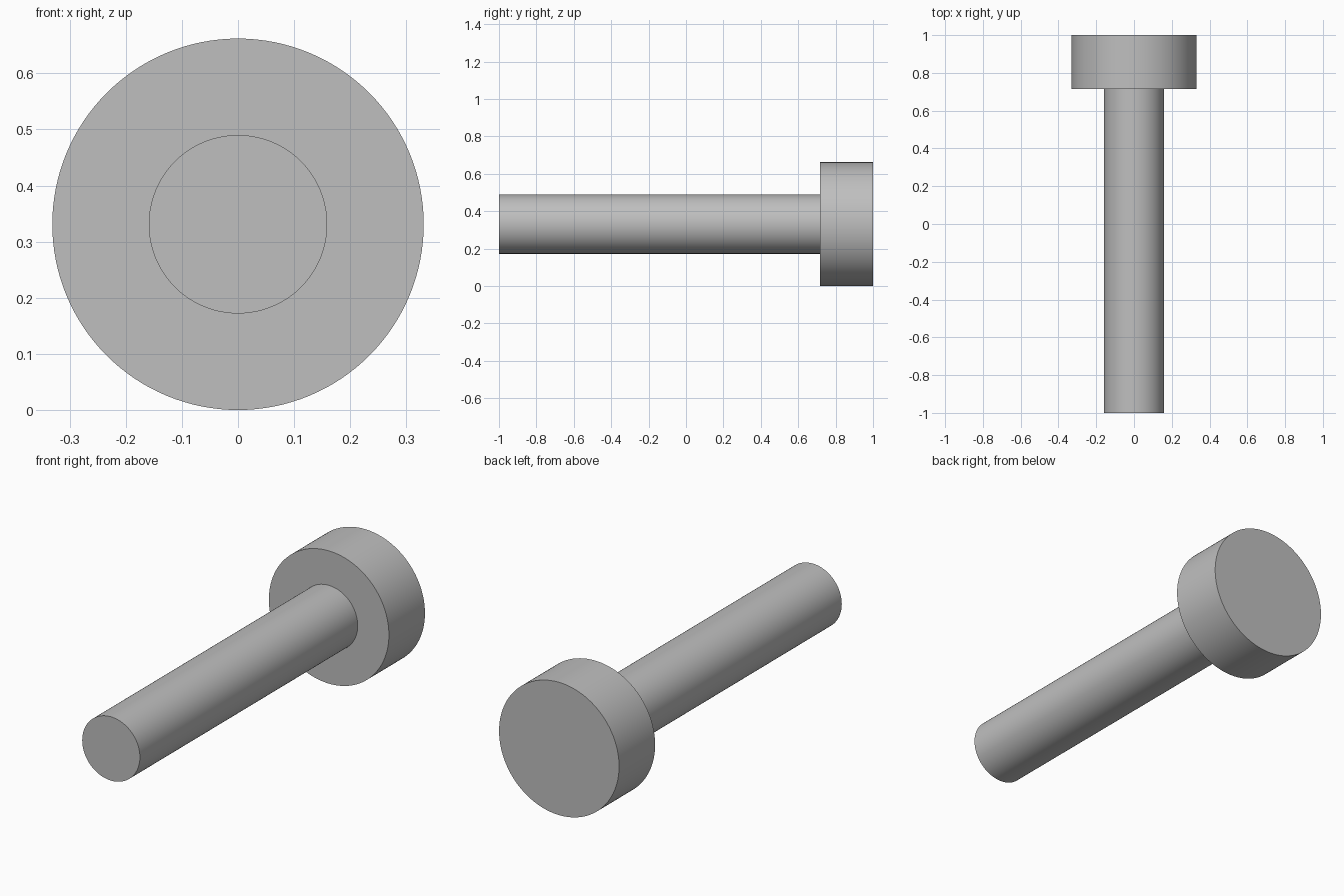
import bpy
import bmesh
from math import tau, radians
from mathutils import Matrix, Vector

cube = bpy.data.objects.get("Cube")
if cube:
    bpy.data.objects.remove(cube, do_unlink=True)

SEGMENTS = 128
HEAD_RADIUS = 0.331
SHAFT_RADIUS = 0.159
SHOULDER_Y = 0.716

# Plain grey metal
grey = bpy.data.materials.new("plain_grey")
grey.use_nodes = True
colour = (0.52, 0.52, 0.52, 1)
grey.diffuse_color = colour
grey.node_tree.nodes["Principled BSDF"].inputs["Base Color"].default_value = colour


def lathe(name, profile, centre_z):
    """Turn a (radius, y) profile about the y axis and cap both ends."""
    bm = bmesh.new()
    rings = []
    for radius, y in profile:
        rings.append([bm.verts.new(Matrix.Rotation(tau * i / SEGMENTS, 3, 'Y')
                                   @ Vector((0, y, radius)))
                      for i in range(SEGMENTS)])
    for a, b in zip(rings, rings[1:]):
        for i in range(SEGMENTS):
            j = (i + 1) % SEGMENTS
            bm.faces.new((a[i], a[j], b[j], b[i]))
    bm.faces.new(rings[0])
    bm.faces.new(rings[-1])
    bmesh.ops.recalc_face_normals(bm, faces=bm.faces)
    mesh = bpy.data.meshes.new(name)
    bm.to_mesh(mesh)
    bm.free()
    mesh.materials.append(grey)
    obj = bpy.data.objects.new(name, mesh)
    obj.location.z = centre_z
    bpy.context.collection.objects.link(obj)
    bpy.ops.object.select_all(action='DESELECT')
    obj.select_set(True)
    bpy.context.view_layer.objects.active = obj
    bpy.ops.object.shade_smooth_by_angle(angle=radians(30))
    return obj


# Shaft and wide head turned as one solid pin
lathe("headed_pin",
      [(SHAFT_RADIUS, -1), (SHAFT_RADIUS, SHOULDER_Y),
       (HEAD_RADIUS, SHOULDER_Y), (HEAD_RADIUS, 1)],
      HEAD_RADIUS)
